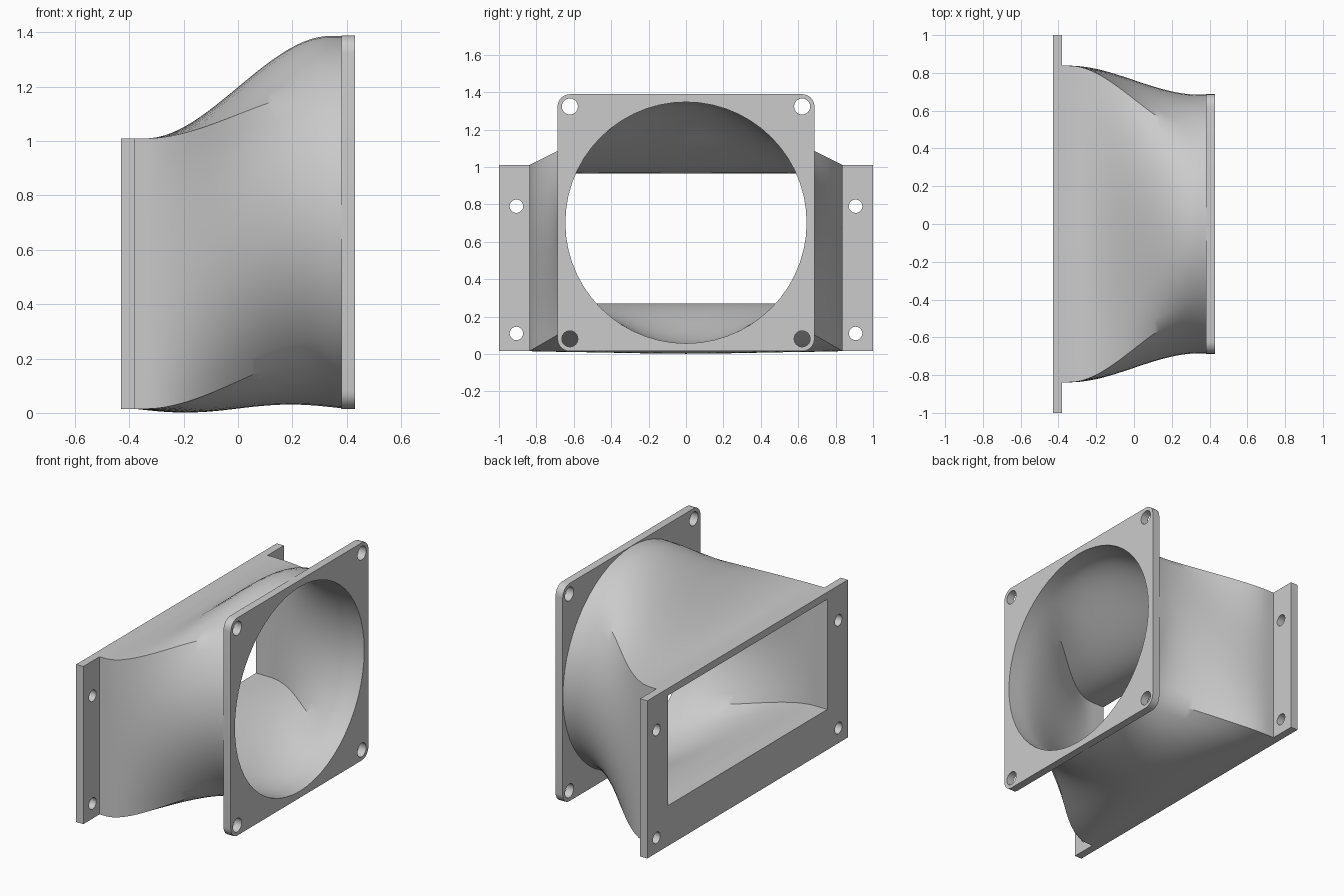
import bpy, bmesh, math

cube = bpy.data.objects.get("Cube")
if cube:
    bpy.data.objects.remove(cube)

grey = bpy.data.materials.new("light_grey")
grey.use_nodes = True
grey.diffuse_color = (0.6, 0.6, 0.6, 1)
grey.node_tree.nodes["Principled BSDF"].inputs["Base Color"].default_value = (0.6, 0.6, 0.6, 1)

SIDE = 14          # segments per side of the duct section
BACK, FRONT = -0.43, 0.43
THICK = 0.05
AXIS_Z = 0.702     # height of the round opening's centre


def finish(bm, name, angle):
    bmesh.ops.remove_doubles(bm, verts=bm.verts, dist=1e-5)
    bmesh.ops.recalc_face_normals(bm, faces=bm.faces)
    mesh = bpy.data.meshes.new(name)
    bm.to_mesh(mesh)
    bm.free()
    mesh.materials.append(grey)
    ob = bpy.data.objects.new(name, mesh)
    bpy.context.collection.objects.link(ob)
    bpy.ops.object.select_all(action='DESELECT')
    ob.select_set(True)
    bpy.context.view_layer.objects.active = ob
    bpy.ops.object.shade_smooth_by_angle(angle=math.radians(angle))
    return ob


def circle(y, z, r, n):
    return [(y + r * math.cos(2 * math.pi * i / n), z + r * math.sin(2 * math.pi * i / n))
            for i in range(n)]


def rectangle(half, low, high):
    return [(half, low), (half, high), (-half, high), (-half, low)]


def rounded_rectangle(half, low, high, r, n=6):
    points = []
    for k, (y, z) in enumerate(((half - r, high - r), (r - half, high - r),
                                (r - half, low + r), (half - r, low + r))):
        for i in range(n + 1):
            a = math.pi / 2 * (k + i / n)
            points.append((y + r * math.cos(a), z + r * math.sin(a)))
    return points


def plate(name, x0, x1, loops):
    """Flat plate across x: the first loop is the outline, the others are holes."""
    bm = bmesh.new()
    caps = ([], [])
    for loop in loops:
        rings = [[bm.verts.new((x, y, z)) for y, z in loop] for x in (x0, x1)]
        n = len(loop)
        for i in range(n):
            j = (i + 1) % n
            bm.faces.new((rings[0][i], rings[0][j], rings[1][j], rings[1][i]))
            for cap, ring in zip(caps, rings):
                cap.append(bm.edges.get((ring[i], ring[j])))
    for cap in caps:
        bmesh.ops.triangle_fill(bm, edges=cap, use_beauty=True)
    return finish(bm, name, 30)


def section(s, half, low, high, radius, sag):
    """Blend from a rectangle (s=0) to a circle (s=1), corners going to the diagonals."""
    points = []
    mid, tall = (low + high) / 2, (high - low) / 2
    for k in range(4):
        for i in range(SIDE):
            t = 2 * i / SIDE - 1
            a = math.pi / 2 * k + math.pi / 4 * t
            u, v = ((1, t), (-t, 1), (-1, -t), (t, -1))[k]
            y = (1 - s) * half * u + s * radius * math.cos(a)
            z = (1 - s) * (mid + tall * v) + s * (AXIS_Z + radius * math.sin(a))
            if k == 3:
                z += sag * math.cos(math.pi / 2 * t) ** 0.5 if abs(t) < 1 else 0
            points.append((y, z))
    return points


def duct(name, half, low, high, radius, sag):
    bm = bmesh.new()
    x0, x1, steps, bend = BACK + THICK, FRONT - THICK, 28, 0.34
    previous = None
    for i in range(steps + 1):
        x = x0 + (x1 - x0) * i / steps
        u = min(1, max(0, (x + bend) / (2 * bend)))
        s = u * u * (3 - 2 * u)
        wave = sag * math.sin(math.pi * x / x1)
        ring = [bm.verts.new((x, y, z)) for y, z in section(s, half, low, high, radius, wave)]
        if previous:
            for a in range(len(ring)):
                b = (a + 1) % len(ring)
                bm.faces.new((previous[a], previous[b], ring[b], ring[a]))
        previous = ring
    return finish(bm, name, 32)


# Duct walls, outside and inside
duct("duct_outer_wall", 0.838, 0.015, 1.01, 0.685, 0.014)
lining = duct("duct_inner_wall", 0.795, 0.27, 0.965, 0.645, 0)
lining.data.flip_normals()

# Wide flange around the rectangular opening
screw_holes = [circle(y, z, 0.036, 20) for y in (-0.907, 0.907) for z in (0.11, 0.79)]
plate("rectangular_flange", BACK, BACK + THICK,
      [rectangle(1, 0.015, 1.01), rectangle(0.795, 0.27, 0.965)] + screw_holes)

# Square flange around the round opening
corner_holes = [circle(y, AXIS_Z + d, 0.043, 24) for y in (-0.621, 0.621) for d in (-0.621, 0.621)]
plate("square_flange", FRONT - THICK, FRONT,
      [rounded_rectangle(0.687, 0.015, 1.389, 0.066),
       circle(0, AXIS_Z, 0.645, SIDE * 4)] + corner_holes)
